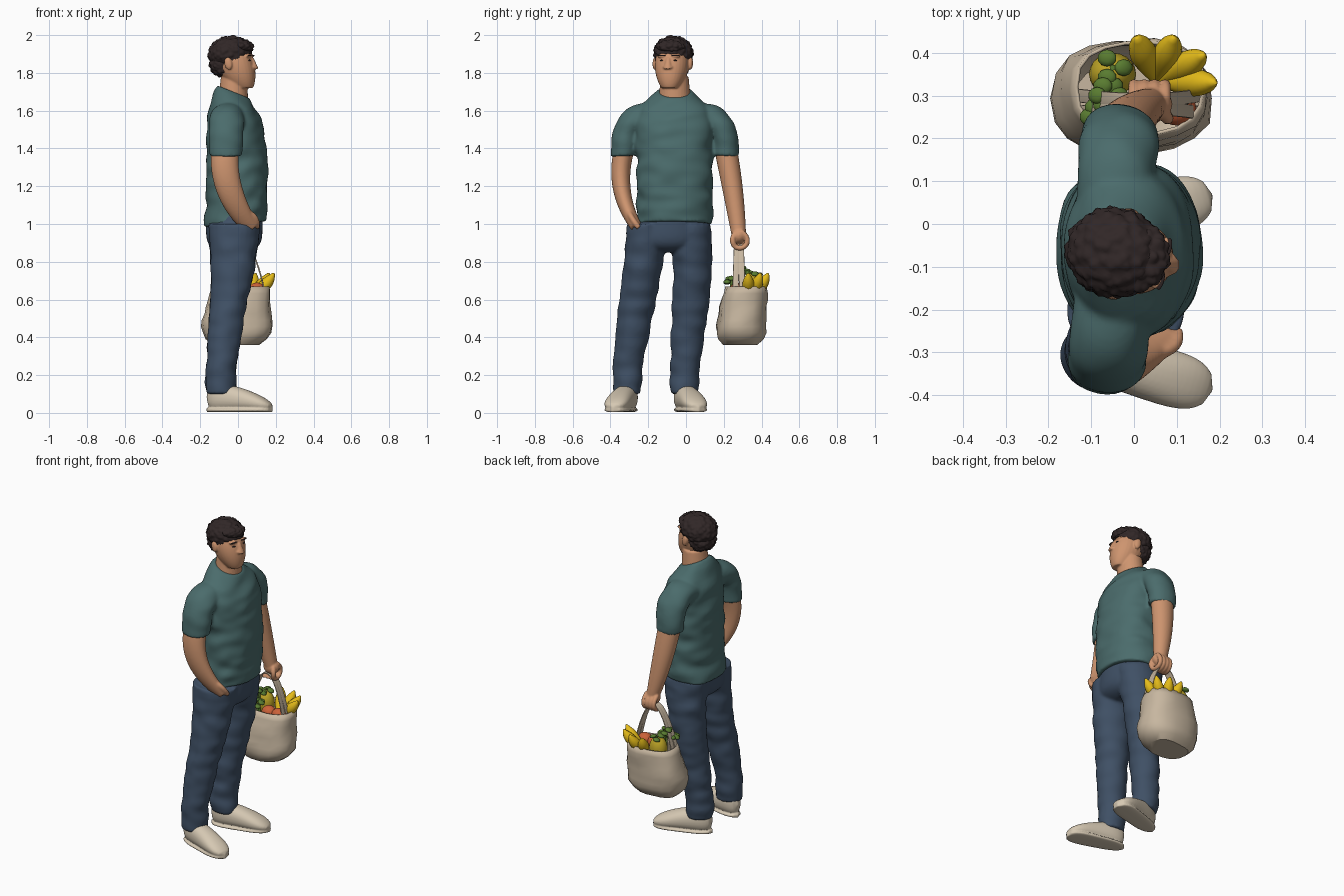
import bpy, bmesh, math, random
from mathutils import Vector, Matrix, noise

random.seed(4)
cube = bpy.data.objects.get("Cube")
if cube:
    bpy.data.objects.remove(cube, do_unlink=True)


def material(name, *rgb):
    made = bpy.data.materials.new(name)
    made.use_nodes = True
    made.diffuse_color = (*rgb, 1)
    shader = next(node for node in made.node_tree.nodes if node.type == "BSDF_PRINCIPLED")
    shader.inputs["Base Color"].default_value = (*rgb, 1)
    shader.inputs["Roughness"].default_value = 0.8
    return made


TEAL = material("teal cotton", .07, .15, .15)
DENIM = material("blue denim", .05, .08, .13)
SKIN = material("skin", .62, .3, .16)
HAIR = material("dark hair", .03, .02, .02)
CANVAS = material("canvas", .57, .47, .35)
CREAM = material("cream leather", .67, .58, .45)
YELLOW = material("banana yellow", .78, .5, .01)
GREEN = material("leaf green", .1, .2, .03)
RED = material("tomato red", .6, .12, .04)
MELON = material("melon yellow", .52, .38, .02)

ACROSS, SIDEWAYS, UPWARD = Vector((1, 0, 0)), Vector((0, 1, 0)), Vector((0, 0, 1))


def curve(*controls):
    """Bezier curve of any degree, as a function of t from 0 to 1."""
    def at(t):
        row = [Vector(point) for point in controls]
        while len(row) > 1:
            row = [start.lerp(end, t) for start, end in zip(row, row[1:])]
        return row[0]
    return at


def skin(bm, spine, radii, ref=None, sides=28, steps=24, power=1, fold=0, frame=Matrix(), lid=True):
    """Skin rings along a spine; without a reference axis the rings stay level."""
    rings = []
    for step in range(steps + 1):
        t = step / steps
        centre, (width, depth) = spine(t), radii(t)
        u, v = ACROSS, SIDEWAYS
        if ref:
            along = (spine(min(t + .01, 1)) - spine(max(t - .01, 0))).normalized()
            u = (ref - along * along.dot(ref)).normalized()
            v = along.cross(u)
        ring = []
        for side in range(sides):
            angle = math.tau * side / sides
            c, s = math.cos(angle), math.sin(angle)
            offset = u * math.copysign(abs(c) ** power, c) * width + v * math.copysign(abs(s) ** power, s) * depth
            spot = centre + offset
            # Cloth folds run mostly level
            wave = noise.noise(Vector((spot.x * 7, (spot.x + spot.y) * 6, spot.z * 15)))
            ring.append(bm.verts.new(frame @ (spot + offset.normalized() * fold * wave)))
        rings.append(ring)
    for low, high in zip(rings, rings[1:]):
        for side in range(sides):
            after = (side + 1) % sides
            bm.faces.new((low[side], low[after], high[after], high[side]))
    bm.faces.new(rings[0][::-1])
    if lid:
        bm.faces.new(rings[-1])


def ball(bm, place, radii, frame=Matrix(), detail=3, tilt=0):
    shape = Matrix.Translation(place) @ Matrix.Rotation(tilt, 4, "Y") @ Matrix.Diagonal((*radii, 1))
    return bmesh.ops.create_icosphere(bm, subdivisions=detail, radius=1, matrix=frame @ shape)["verts"]


def finish(bm, name, colour, voxel=0, angle=50):
    bmesh.ops.recalc_face_normals(bm, faces=bm.faces)
    mesh = bpy.data.meshes.new(name)
    bm.to_mesh(mesh)
    bm.free()
    mesh.materials.append(colour)
    part = bpy.data.objects.new(name, mesh)
    bpy.context.scene.collection.objects.link(part)
    bpy.ops.object.select_all(action="DESELECT")
    part.select_set(True)
    bpy.context.view_layer.objects.active = part
    bpy.ops.object.shade_smooth_by_angle(angle=math.radians(angle))
    if voxel:
        blend = part.modifiers.new("Blend", "REMESH")
        blend.mode, blend.voxel_size, blend.use_smooth_shade = "VOXEL", voxel, True
        soften = part.modifiers.new("Soften", "SMOOTH")
        soften.factor, soften.iterations = .5, 4
    return part


# T-shirt: torso narrowing over the shoulders, and two mirrored sleeves
MIDDLE = -.06


def torso(t):
    shoulder = max(0, t - .8) / .2
    return .165 - .08 * t ** 5, .2 - .11 * shoulder ** 2


bm = bmesh.new()
skin(bm, curve((-.015, MIDDLE, 1), (.01, MIDDLE, 1.35), (-.03, MIDDLE, 1.69)), torso, sides=48, steps=40, power=.9, fold=.016)
for vert in bm.verts:
    # The neckline dips at the front and the hem dips at the back
    vert.co.z += vert.co.x * (.1 * max(0, 1.2 - vert.co.z) / .2 - .4 * max(0, vert.co.z - 1.55) / .14)
for side in (-1, 1):
    x = -.05 + side * .015
    skin(bm, curve((-.05, MIDDLE + side * .08, 1.56), (x, MIDDLE + side * .28, 1.61), (x, MIDDLE + side * .27, 1.36)),
         lambda t: (.086 + .02 * t * (1 - t), .076 - .008 * t), ACROSS, fold=.008)
finish(bm, "t_shirt", TEAL, .009)

# Jeans: rounded hips and two legs
FEET = {"right": -.31, "left": -.01}


def hips(t):
    rounding = math.sqrt(1 - .8 * t ** 6)
    return .15 * rounding, (.19 + .03 * t) * rounding


bm = bmesh.new()
skin(bm, curve((-.02, -.07, 1.05), (-.02, -.09, .85)), hips, sides=40)
for hip, knee, foot in ((-.2, -.24, FEET["right"]), (.02, .06, FEET["left"])):
    skin(bm, curve((-.02, hip, 1), (-.02, knee, .6), (-.1, foot, .4), (-.09, foot, .1)),
         lambda t: (.08 + .06 * (1 - t) ** 2, .072 + .04 * (1 - t)), steps=50, fold=.011)
finish(bm, "jeans", DENIM, .009)


# Shoes with soles and laces, toes turned out
def instep(t):
    return .075 - .055 * t ** 2


def outline(t):
    return (.055 + .017 * t) * math.sqrt(1 - abs(2 * t - 1) ** 4)


def upper(t):
    return instep(t) * math.sqrt(1 - abs(2 * t - 1) ** 8), outline(t)


HEEL, TOE = -.08, .285
for name, turn in (("right", -16), ("left", 16)):
    frame = Matrix.Translation((-.09, FEET[name], 0)) @ Matrix.Rotation(math.radians(turn), 4, "Z")
    bm = bmesh.new()
    skin(bm, lambda t: Vector((HEEL + (TOE - HEEL) * t, 0, instep(t) + .01)), upper, UPWARD, power=.9, frame=frame)
    skin(bm, curve((HEEL, 0, .016), (TOE, 0, .016)), lambda t: (.012, outline(t)), UPWARD, power=.7, frame=frame)
    finish(bm, name + "_shoe", CREAM, .005)
    bm = bmesh.new()
    for t in (.47, .54, .61):
        x, z = HEEL + (TOE - HEEL) * t, 2 * instep(t)
        skin(bm, curve((x, -.04, z - .02), (x, 0, z + .03), (x, .04, z - .02)), lambda t: (.004, .004), UPWARD, 8, frame=frame)
    finish(bm, name + "_laces", CREAM)

# Arm with its hand in the pocket
bm = bmesh.new()
skin(bm, curve((-.06, -.31, 1.45), (-.11, -.4, 1.2), (.07, -.26, .98)),
     lambda t: (.074 - .03 * t ** 3, .054 - .024 * t ** 2), ACROSS)
skin(bm, curve((.06, -.3, 1.06), (.11, -.29, 1.03), (.1, -.25, .98)), lambda t: (.015, .015), SIDEWAYS, 12)
finish(bm, "pocket_arm", SKIN, .007)

# Arm carrying the bag, fingers and thumb curled round the straps
bm = bmesh.new()
skin(bm, curve((-.04, .2, 1.45), (-.02, .25, 1.2), (.04, .28, .94)),
     lambda t: (.07 - .032 * t ** 2, .06 - .022 * t ** 2), ACROSS)
ball(bm, (.04, .28, .94), (.05, .04, .045))
for finger in range(4):
    x = .024 * finger
    skin(bm, curve((x, .29, .96), (x, .36, .92), (x, .31, .85), (x, .26, .88)), lambda t: (.014, .014), ACROSS, 12)
skin(bm, curve((.06, .27, .96), (.09, .23, .92), (.07, .26, .88)), lambda t: (.015, .015), ACROSS, 12)
finish(bm, "carrying_arm", SKIN, .005)

# Head and neck; the head frame sits between the ears and turns a little
frame = Matrix.Translation((-.03, -.07, 1.85)) @ Matrix.Rotation(math.radians(-13), 4, "Z")


def skull(t):
    swell = math.sqrt(math.sin(math.pi * (.08 + .8 * t)))
    return .102 * swell, .09 * swell


bm = bmesh.new()
skin(bm, curve((-.03, MIDDLE, 1.6), (-.02, MIDDLE, 1.78)), lambda t: (.084 - .014 * t, .09 - .016 * t))
skin(bm, curve((.06, 0, -.13), (0, 0, 0), (0, 0, .11)), skull, power=.93, frame=frame)
skin(bm, curve((.105, 0, .03), (.12, 0, 0), (.132, 0, -.03)), lambda t: (.01, .01 + .01 * t), sides=16, frame=frame)
for drop, width in ((.057, .03), (.071, .025)):
    ball(bm, (.108, 0, -drop), (.012, width, .007), frame)
ball(bm, (.095, 0, -.11), (.018, .03, .018), frame)
for side in (-1, 1):
    ball(bm, (.095, side * .034, .04), (.014, .03, .01), frame)
    ball(bm, (.116, side * .017, -.02), (.012, .011, .009), frame)
    ball(bm, (0, side * .097, 0), (.021, .012, .035), frame, tilt=-.2)
finish(bm, "head", SKIN, .005)

# Eyes and eyebrows
bm = bmesh.new()
for side in (-1, 1):
    ball(bm, (.1, side * .036, .016), (.009, .011, .004), frame)
    ball(bm, (.103, side * .038, .042), (.009, .024, .004), frame)
finish(bm, "eyes_and_eyebrows", HAIR)

# Curly hair: crown, nape and fringe with a cell pattern pushed outwards
bm = bmesh.new()
for place, radii, tilt in (((-.015, 0, .055), (.114, .102, .088), -.2), ((-.045, 0, 0), (.075, .084, .072), 0),
                           ((.05, 0, .09), (.06, .075, .036), .1)):
    for vert in ball(bm, place, radii, frame, detail=5, tilt=tilt):
        outward = (vert.co - frame @ Vector(place)).normalized()
        cell = noise.voronoi(vert.co * 44)[0][0]
        vert.co += outward * (.01 - .016 * min(cell, .75))
finish(bm, "curly_hair", HAIR, angle=80)


# Open canvas bag, rounded below and drawn in towards the rim
def belly(t):
    swell = 1 - .35 * (1 - t) ** 8 - .2 * t ** 2
    return .19 * swell, .138 * swell


bm = bmesh.new()
skin(bm, curve((-.01, .29, .36), (-.01, .29, .5), (.015, .32, .67)), belly, sides=18, steps=9, power=.82, fold=.014, lid=False)
bag = finish(bm, "canvas_bag", CANVAS, angle=40)
bag.modifiers.new("Cloth", "SOLIDIFY").thickness = .008

# Bag straps meeting in the hand
for name, y in (("near_strap", .26), ("far_strap", .3)):
    bm = bmesh.new()
    skin(bm, curve((-.13, y, .6), (.03, .28, 1.2), (.15, y, .6)), lambda t: (.016, .004), SIDEWAYS, 12, power=.5)
    finish(bm, name, CANVAS)

# Bananas fanned out from one stem
bm = bmesh.new()
for angle in range(0, 120, 36):
    reach = Vector((.14 * math.cos(math.radians(angle)), .11 * math.sin(math.radians(angle)), 0))
    stem = Vector((.05, .33, .6))
    skin(bm, curve(stem, stem + reach * .8 + UPWARD * .08, stem + reach + UPWARD * .14),
         lambda t: (.005 + .027 * math.sin(math.pi * t),) * 2, SIDEWAYS, 12, 12)
finish(bm, "bananas", YELLOW, angle=60)

# Melon and tomatoes
bm = bmesh.new()
ball(bm, (-.05, .35, .66), (.055, .05, .08))
finish(bm, "melon", MELON)
bm = bmesh.new()
for x in (.1, .03):
    ball(bm, (x, .27, .65), (.045, .04, .04))
finish(bm, "tomatoes", RED)

# Leafy greens: sprigs with a ring of leaves
bm = bmesh.new()
for x, y, z, leaves in ((-.05, .365, .745, 3), (-.06, .3, .755, 6), (-.08, .25, .72, 6), (-.03, .24, .7, 6)):
    skin(bm, curve((x, y, .58), (x, y, z)), lambda t: (.007, .007), sides=8, steps=2)
    for leaf in range(leaves):
        angle = math.tau * leaf / leaves
        spread = Vector((math.cos(angle), math.sin(angle), random.uniform(-.6, .6))) * .026
        ball(bm, Vector((x, y, z)) + spread, (.023, .02, .011), detail=2, tilt=.4 * math.cos(angle))
finish(bm, "leafy_greens", GREEN)
